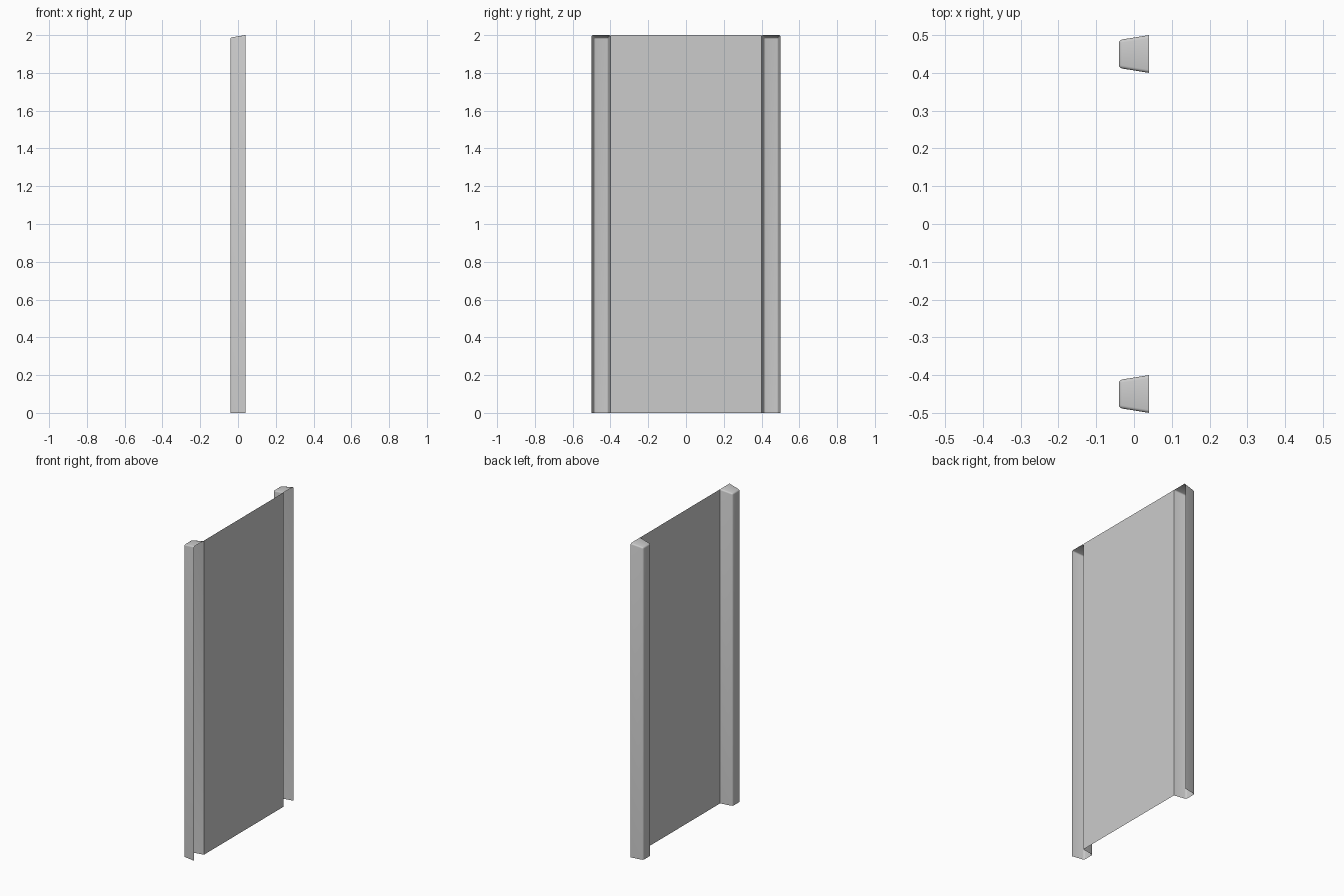
import bpy, bmesh

if "Cube" in bpy.data.objects:
    bpy.data.objects.remove(bpy.data.objects["Cube"])

X_OPEN, X_CLOSED, H = 0.04, -0.04, 2.0
SLOPE = 0.013   # draft of the channel walls
RADIUS = 0.008  # rounding of the closed edges


def make_object(name, bm):
    mesh = bpy.data.meshes.new(name)
    bm.to_mesh(mesh)
    bm.free()
    obj = bpy.data.objects.new(name, mesh)
    bpy.context.collection.objects.link(obj)
    return obj


def channel(name, y_mid):
    """Hollow tapered channel, open at the bottom and towards +x."""
    bm = bmesh.new()
    bmesh.ops.create_cube(bm, size=1)
    open_faces = [f for f in bm.faces if f.normal.x > 0.5 or f.normal.z < -0.5]
    for v in bm.verts:
        side = 1 if v.co.y > 0 else -1
        closed, top = v.co.x < 0, v.co.z > 0
        inset = SLOPE if closed else 0
        v.co = (X_CLOSED if closed else X_OPEN,
                y_mid + side * (0.05 - inset),
                H - inset if top else 0)
    bmesh.ops.delete(bm, geom=open_faces, context='FACES_ONLY')
    # round every fold of the sheet
    folds = [e for e in bm.edges if len(e.link_faces) == 2]
    bmesh.ops.bevel(bm, geom=folds, offset=RADIUS, segments=3,
                    profile=0.5, affect='EDGES')
    obj = make_object(name, bm)
    bpy.context.view_layer.objects.active = obj
    obj.select_set(True)
    bpy.ops.object.shade_smooth_by_angle(angle=0.7)
    obj.select_set(False)


# side channels
for label, y in (("left", -0.45), ("right", 0.45)):
    channel(label + "_channel", y)

# thin flat sheet between the channels
bm = bmesh.new()
corners = [(X_OPEN, -0.4, 0), (X_OPEN, 0.4, 0), (X_OPEN, 0.4, H), (X_OPEN, -0.4, H)]
bm.faces.new([bm.verts.new(c) for c in corners])
make_object("panel_sheet", bm)
